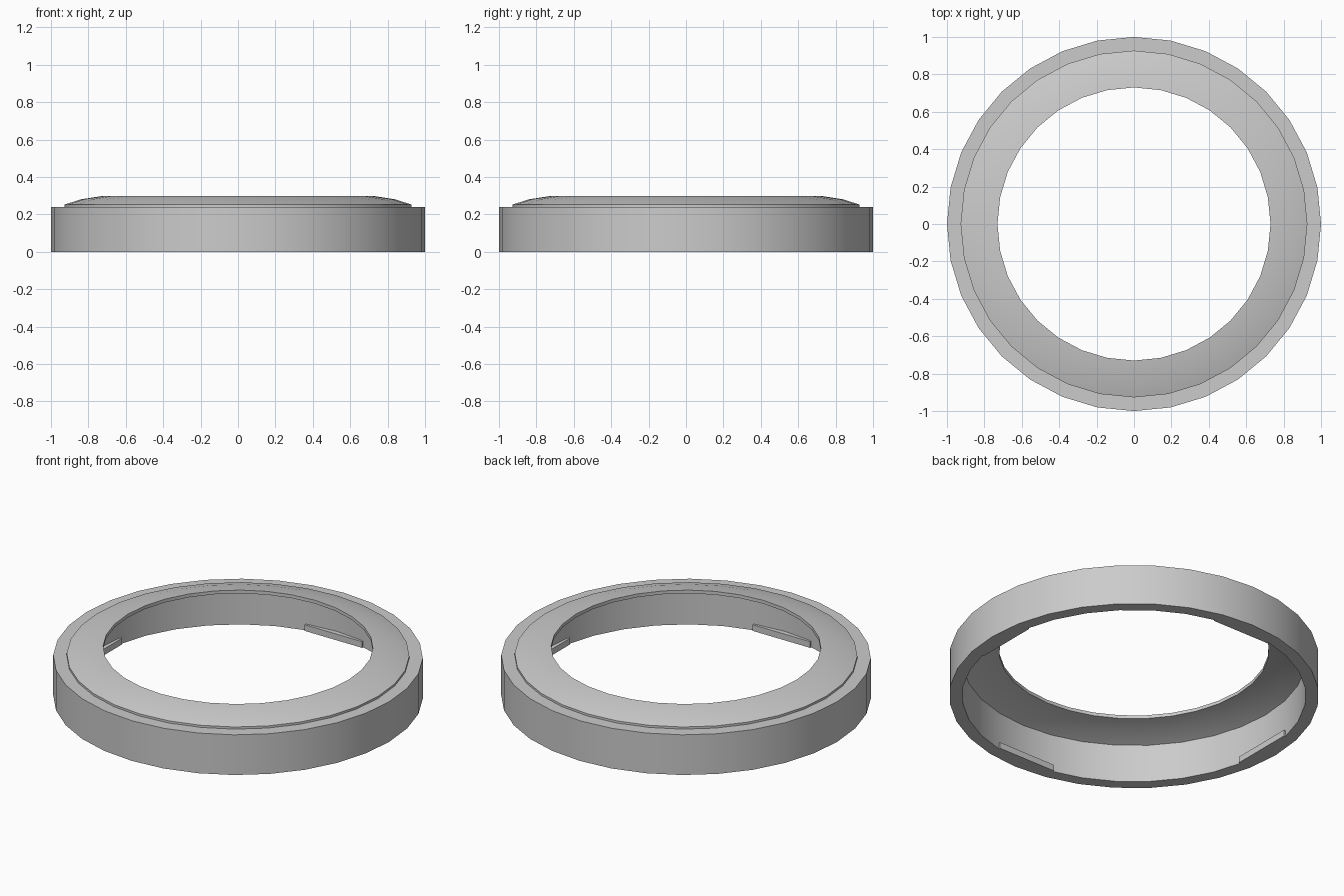
import bpy, math

cube = bpy.data.objects.get("Cube")
if cube:
    bpy.data.objects.remove(cube, do_unlink=True)

SIDES = 32

# One plain grey for everything
grey = bpy.data.materials.new("light_grey")
grey.use_nodes = True
colour = (0.6, 0.6, 0.6, 1)
grey.diffuse_color = colour
grey.node_tree.nodes["Principled BSDF"].inputs["Base Color"].default_value = colour


def add_object(name, verts, faces):
    mesh = bpy.data.meshes.new(name)
    mesh.from_pydata(verts, [], faces)
    mesh.materials.append(grey)
    obj = bpy.data.objects.new(name, mesh)
    bpy.context.collection.objects.link(obj)
    return obj


def lathe(name, profile):
    """Revolve a closed (radius, height) profile around z."""
    n = len(profile)
    verts, faces = [], []
    for s in range(SIDES):
        a = math.tau * s / SIDES
        verts += [(r * math.cos(a), r * math.sin(a), z) for r, z in profile]
        t = (s + 1) % SIDES
        for i in range(n):
            j = (i + 1) % n
            faces.append((s * n + i, t * n + i, t * n + j, s * n + j))
    return add_object(name, verts, faces)


# Ring: outer wall, small step, domed lip, open hole and hollow underside
ring = lathe("ring_cap", [
    (1.0, 0.0), (1.0, 0.24), (0.927, 0.24), (0.927, 0.253),
    (0.84, 0.281), (0.73, 0.298), (0.73, 0.278),
    (0.84, 0.26), (0.93, 0.226), (0.93, 0.0)])
bpy.ops.object.select_all(action="DESELECT")
ring.select_set(True)
bpy.context.view_layer.objects.active = ring
bpy.ops.object.shade_smooth_by_angle(angle=math.radians(30))

# Four straight lugs at the foot of the inner wall
HALF, INNER, OUTER, TOP = 0.19, 0.9, 0.94, 0.037
box = [(x, y, z) for x in (INNER, OUTER) for y in (-HALF, HALF) for z in (0, TOP)]
box_faces = [(0, 1, 3, 2), (4, 6, 7, 5), (0, 4, 5, 1),
             (2, 3, 7, 6), (0, 2, 6, 4), (1, 5, 7, 3)]
for name, turn in (("left", 0), ("back", 1), ("right", 2), ("front", 3)):
    lug = add_object(name + "_lug", box, box_faces)
    lug.rotation_euler.z = turn * math.pi / 2
